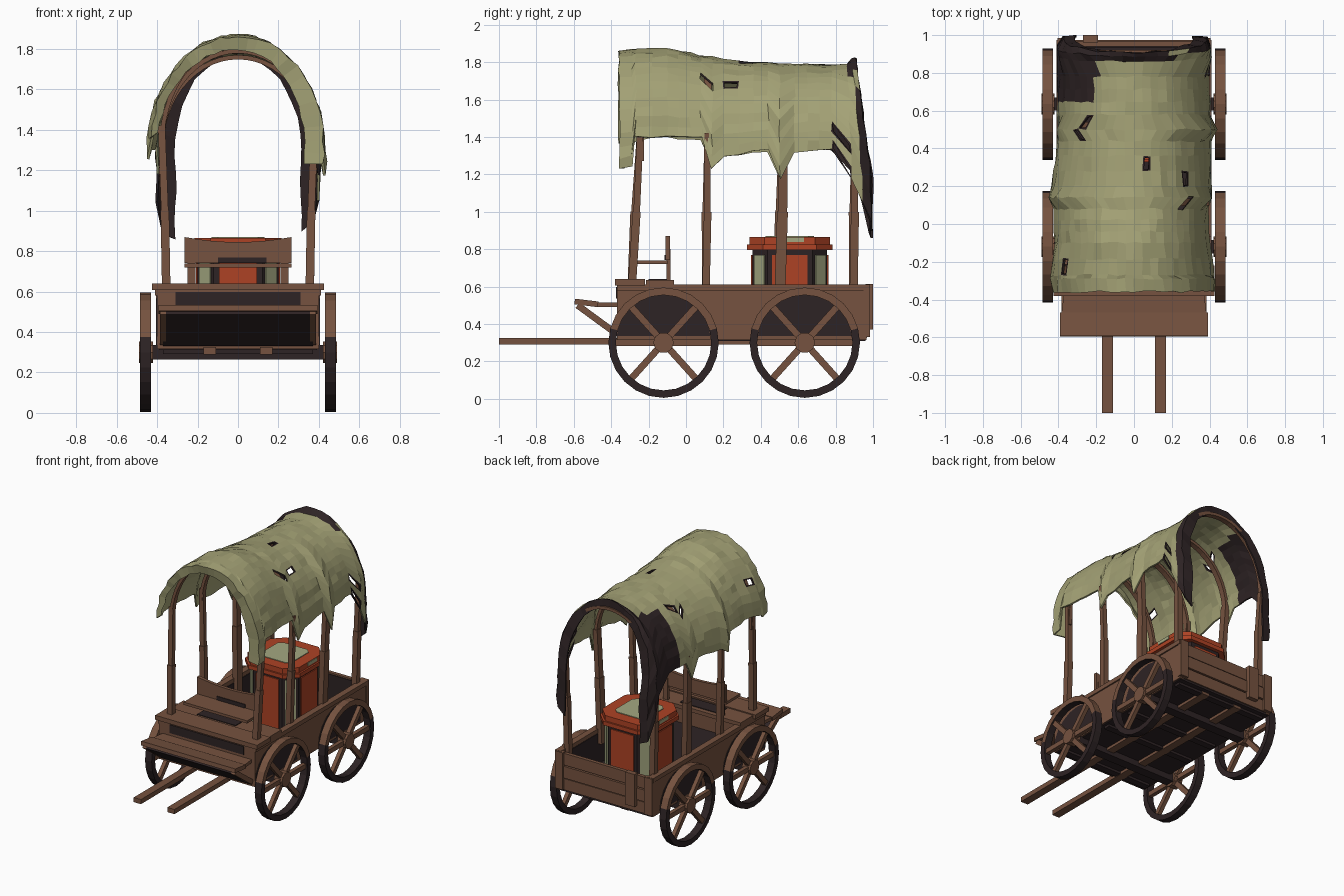
import bpy, bmesh, math, random
from mathutils import Vector

if "Cube" in bpy.data.objects:
    bpy.data.objects.remove(bpy.data.objects["Cube"])
random.seed(4)

def material(name, rgb):
    m = bpy.data.materials.new(name)
    m.diffuse_color = (*rgb, 1)
    m.use_nodes = True
    m.node_tree.nodes["Principled BSDF"].inputs["Base Color"].default_value = m.diffuse_color
    return m

WOOD = material("brown_wood", (0.18, 0.085, 0.05))
DARK = material("charred_dark", (0.027, 0.017, 0.018))
CLOTH = material("faded_canvas", (0.37, 0.36, 0.18))
RED = material("rust_red", (0.42, 0.055, 0.018))
CREAM = material("pale_cream", (0.37, 0.39, 0.22))

def finish(name, bm, *mats):
    bmesh.ops.recalc_face_normals(bm, faces=bm.faces)
    me = bpy.data.meshes.new(name)
    bm.to_mesh(me)
    bm.free()
    for m in mats:
        me.materials.append(m)
    ob = bpy.data.objects.new(name, me)
    bpy.context.collection.objects.link(ob)
    return ob

def prism(name, axis, pts, a, b, mat):
    """Extrude a 2D outline along an axis from a to b."""
    put = {'x': lambda p, t: (t, p[0], p[1]), 'y': lambda p, t: (p[0], t, p[1]),
           'z': lambda p, t: (p[0], p[1], t)}[axis]
    bm = bmesh.new()
    lo = [bm.verts.new(put(p, a)) for p in pts]
    hi = [bm.verts.new(put(p, b)) for p in pts]
    bm.faces.new(lo)
    bm.faces.new(hi)
    n = len(pts)
    for i in range(n):
        j = (i + 1) % n
        bm.faces.new((lo[i], lo[j], hi[j], hi[i]))
    return finish(name, bm, mat)

def box(name, x, y, z, mat):
    return prism(name, 'z', [(x[0], y[0]), (x[1], y[0]), (x[1], y[1]), (x[0], y[1])], *z, mat)

def beam(name, p, q, w, d, mat, side=(1, 0, 0)):
    """Bar between two points, w wide along 'side', d deep."""
    p, q, s = Vector(p), Vector(q), Vector(side)
    t = (q - p).cross(s).normalized()
    bm = bmesh.new()
    r = [[bm.verts.new(c + s * w / 2 * i + t * d / 2 * j)
          for i, j in ((-1, -1), (1, -1), (1, 1), (-1, 1))] for c in (p, q)]
    bm.faces.new(r[0])
    bm.faces.new(r[1])
    for i in range(4):
        j = (i + 1) % 4
        bm.faces.new((r[0][i], r[0][j], r[1][j], r[1][i]))
    return finish(name, bm, mat)

# Wheels with rim, hub, spokes and axles
def wheel(tag, sx, cy, cz=0.30):
    bm = bmesh.new()
    n, rings = 24, []
    for r, x in ((0.295, 0.43), (0.295, 0.485), (0.255, 0.485), (0.255, 0.43)):
        rings.append([bm.verts.new((sx * x, cy + r * math.cos(2 * math.pi * i / n),
                                    cz + r * math.sin(2 * math.pi * i / n))) for i in range(n)])
    for k in range(4):
        for i in range(n):
            j = (i + 1) % n
            f = bm.faces.new((rings[k][i], rings[k][j], rings[(k + 1) % 4][j], rings[(k + 1) % 4][i]))
            f.material_index = int(f.calc_center_median().z < 0.34 or k == 2)
    finish(tag + "_rim", bm, WOOD, DARK)
    hub = [(cy + 0.055 * math.cos(i * math.pi / 5), cz + 0.055 * math.sin(i * math.pi / 5)) for i in range(10)]
    prism(tag + "_hub", 'x', hub, sx * 0.42, sx * 0.49, WOOD)
    for i, deg in enumerate((0, 48, 132, 180, 228, 312)):
        a = math.radians(deg)
        c, s = math.cos(a), math.sin(a)
        beam(f"{tag}_spoke_{i}", (sx * 0.458, cy + 0.03 * c, cz + 0.03 * s),
             (sx * 0.458, cy + 0.265 * c, cz + 0.265 * s), 0.03, 0.036, WOOD)

for end, cy in (("front", -0.12), ("back", 0.635)):
    box(end + "_axle", (-0.44, 0.44), (cy - 0.035, cy + 0.035), (0.265, 0.335), DARK)
    for side, sx in (("left", -1), ("right", 1)):
        wheel(f"{end}_{side}_wheel", sx, cy)
        arc = [(cy + 0.25 * math.cos(a), 0.335 + 0.23 * math.sin(a))
               for a in [math.pi * i / 10 for i in range(11)]]
        prism(f"{end}_{side}_soot_patch", 'x', arc, sx * 0.40, sx * 0.405, DARK)

# Wagon bed
box("bed_floor", (-0.39, 0.39), (-0.36, 0.96), (0.31, 0.345), DARK)
for side, sx in (("left", -1), ("right", 1)):
    box(side + "_bed_wall", sorted((sx * 0.37, sx * 0.40)), (-0.37, 0.965), (0.315, 0.59), WOOD)
    box(side + "_bed_rail", sorted((sx * 0.362, sx * 0.41)), (-0.37, 0.975), (0.58, 0.612), WOOD)
    box(side + "_inner_soot", sorted((sx * 0.364, sx * 0.371)), (0.25, 0.94), (0.345, 0.575), DARK)
    box(side + "_shaft", sorted((sx * 0.11, sx * 0.17)), (-1.0, 0.93), (0.29, 0.325), WOOD)
    box(side + "_tail_post", sorted((sx * 0.34, sx * 0.405)), (0.95, 0.985), (0.33, 0.61), WOOD)
for i, (z0, z1) in enumerate(((0.325, 0.41), (0.417, 0.505), (0.512, 0.6))):
    box(f"tail_plank_{i}", (-0.395, 0.395), (0.94, 0.968 + 0.006 * (i % 2)), (z0, z1), WOOD)
box("tail_backing", (-0.37, 0.37), (0.935, 0.95), (0.33, 0.59), DARK)
box("tail_cleat", (-0.27, -0.19), (0.96, 1.0), (0.37, 0.615), WOOD)
for i, y in enumerate((-0.3, 0.15, 0.4, 0.9)):
    box(f"under_crossbeam_{i}", (-0.37, 0.37), (y - 0.025, y + 0.025), (0.292, 0.315), DARK)
box("front_panel", (-0.39, 0.39), (-0.37, -0.345), (0.315, 0.61), WOOD)
box("front_panel_soot", (-0.31, 0.31), (-0.375, -0.369), (0.535, 0.598), DARK)

# Footboard with its sloping underside
prism("footboard_back", 'z', [(-0.385, -0.48), (0.385, -0.48), (0.37, -0.36), (-0.37, -0.36)], 0.49, 0.515, WOOD)
beam("footboard_front", (0, -0.595, 0.52), (0, -0.47, 0.505), 0.785, 0.03, WOOD)
beam("footboard_underside", (0, -0.58, 0.495), (0, -0.375, 0.34), 0.74, 0.02, DARK)
for sx in (-1, 1):
    beam("footboard_brace", (sx * 0.37, -0.58, 0.5), (sx * 0.37, -0.375, 0.35), 0.03, 0.035, WOOD)

# Driver platform and seat
box("platform_front", (-0.425, 0.425), (-0.38, -0.22), (0.607, 0.64), WOOD)
box("platform_back", (-0.41, 0.41), (-0.215, -0.065), (0.607, 0.635), WOOD)
box("platform_soot", (-0.2, 0.12), (-0.2, -0.1), (0.634, 0.64), DARK)
box("seat", (-0.265, 0.265), (-0.27, -0.1), (0.72, 0.74), WOOD)
for sx in (-1, 1):
    box("seat_post", sorted((sx * 0.21, sx * 0.25)), (-0.105, -0.082), (0.63, 0.8), WOOD)
top = [(0.265 - 0.53 * i / 8, 0.845 + 0.025 * (i / 4 - 1) ** 2) for i in range(9)]
prism("seat_back", 'y', [(-0.265, 0.742), (0.265, 0.742)] + top, -0.11, -0.085, WOOD)
box("seat_back_soot", (-0.1, 0.14), (-0.115, -0.109), (0.742, 0.77), DARK)

# Octagonal cargo chest
def octagon(r, c, y=0.555):
    q = r - c
    return [(x, y + k) for x, k in ((-q, -r), (q, -r), (r, -q), (r, q), (q, r), (-q, r), (-r, q), (-r, -q))]

prism("chest_body", 'z', octagon(0.2, 0.08), 0.345, 0.81, DARK)
prism("chest_lid_lip", 'z', octagon(0.228, 0.085), 0.795, 0.825, RED)
prism("chest_lid", 'z', octagon(0.215, 0.08), 0.825, 0.865, RED)
prism("chest_lid_inlay", 'z', octagon(0.13, 0.03), 0.864, 0.870, CREAM)
for i in range(8):
    a = i * math.pi / 4
    r, w, m = (0.2, 0.19, RED) if i % 2 == 0 else (0.2263, 0.075, CREAM)
    n = Vector((math.cos(a), math.sin(a), 0))
    p = n * r + Vector((0, 0.555, 0))
    beam(f"chest_panel_{i}", p + Vector((0, 0, 0.38)), p + Vector((0, 0, 0.77)), w, 0.016, m,
         side=(-n.y, n.x, 0))
for sx in (-1, 1):
    box("chest_lid_mark", sorted((sx * 0.21, sx * 0.22)), (0.52, 0.63), (0.838, 0.862), CREAM)

# Canvas rows: y, top, left width, right width, left hem, right hem, backward skew
ROWS = [(-0.34, 1.80, .40, .33, 1.39, 1.23, 0), (-0.355, 1.86, .43, .42, 1.37, 1.23, 0),
        (-0.29, 1.86, .44, .42, 1.36, 1.24, 0), (-0.27, 1.86, .44, .42, 1.38, 1.40, 0),
        (-0.1, 1.87, .42, .40, 1.40, 1.40, 0), (0.08, 1.83, .42, .39, 1.38, 1.40, 0),
        (0.14, 1.82, .45, .41, 1.25, 1.23, 0), (0.2, 1.81, .43, .40, 1.30, 1.30, 0),
        (0.44, 1.79, .40, .40, 1.32, 1.33, 0), (0.5, 1.79, .40, .43, 1.18, 1.18, 0),
        (0.58, 1.785, .40, .40, 1.33, 1.32, 0), (0.78, 1.78, .40, .39, 1.33, 1.33, 0),
        (0.86, 1.79, .40, .40, 1.2, 1.18, .03), (0.89, 1.81, .40, .40, 1.05, 1.05, .05),
        (0.905, 1.82, .37, .38, .88, .95, .08), (0.90, 1.76, .31, .31, .86, .90, .09)]
SPRING, SEGS = 1.32, 28

def section(row, segs=SEGS):
    y, zt, wl, wr, hl, hr, sk = row
    h, pts = zt - SPRING, []
    for i in range(segs + 1):
        t = 2 * i / segs - 1
        w, hem = (wl, hl) if t < 0 else (wr, hr)
        full = math.acos((hem - SPRING) / h) if hem > SPRING else math.pi / 2 + (SPRING - hem) / 0.45
        s = abs(t) * full
        a = min(s, math.pi / 2)
        z = SPRING + h * math.cos(a) - max(0, s - math.pi / 2) * 0.45
        pts.append(Vector((math.copysign(w * math.sin(a), t), y + sk * min(1, max(0, (1.8 - z) / 0.6)), z)))
    return pts

def cloth(name, rows, thick, mats, jitter=0):
    bm = bmesh.new()
    grid = []
    for r in rows:
        grid.append([bm.verts.new(p + Vector([random.uniform(-jitter, jitter) for _ in range(3)]))
                     for p in section(r)])
    for a, b in zip(grid, grid[1:]):
        for i in range(SEGS):
            bm.faces.new((a[i], a[i + 1], b[i + 1], b[i]))
    ob_bm = bm
    if jitter:
        # charred rear end and burnt holes
        for f in bm.faces:
            c = f.calc_center_median()
            limit = 0.65 if c.x < -0.2 else 0.83 if c.x < 0.2 else 0.915
            f.material_index = int(c.y > limit)
        for spot in ((.29, .14, 1.69), (.29, .21, 1.69), (-.33, .5, 1.66), (-.29, .53, 1.7),
                     (.4, .84, 1.42), (.4, .86, 1.28), (-.38, -.2, 1.6), (.08, .36, 1.79)):
            f = min(bm.faces, key=lambda q: (q.calc_center_median() - Vector(spot)).length)
            ring = bmesh.ops.inset_individual(bm, faces=[f], thickness=0.012)["faces"]
            for q in ring:
                q.material_index = 1
            bmesh.ops.delete(bm, geom=[f], context='FACES')
    ob = finish(name, ob_bm, *mats)
    m = ob.modifiers.new("thickness", 'SOLIDIFY')
    m.thickness = thick
    m.offset = 0
    return ob

fine = []
for a, b in zip(ROWS, ROWS[1:]):
    n = max(1, round(abs(b[0] - a[0]) / 0.07))
    fine += [tuple(p + (q - p) * k / n for p, q in zip(a, b)) for k in range(n)]
cloth("canvas_cover", fine + [ROWS[-1]], 0.012, (CLOTH, DARK), 0.006)

# Posts and the hoops that carry the canvas
POSTS = ((-0.295, -0.245, 1.42, .035), (0.105, 0.115, 1.42, .032), (0.5, 0.52, 1.36, .05), (0.895, 0.90, 1.3, .035))
for i, (y0, y1, zt, d) in enumerate(POSTS):
    for side, sx in (("left", -1), ("right", 1)):
        ym = (y0 + y1) / 2 + 0.006 * sx
        beam(f"{side}_post_lower_{i}", (sx * 0.353, y0, 0.5), (sx * 0.362, ym, 1.0), 0.042, d + .008, WOOD)
        beam(f"{side}_post_upper_{i}", (sx * 0.362, ym, 0.99), (sx * 0.378, y1, zt), 0.036, d, WOOD)
    zt = (1.835, 1.79, 1.76, 1.76)[i]
    cloth(f"hoop_{i}", [(y1 + k, zt, .378, .378, 1.27, 1.27, 0) for k in (-0.02, 0.02)], 0.022, (WOOD,))
